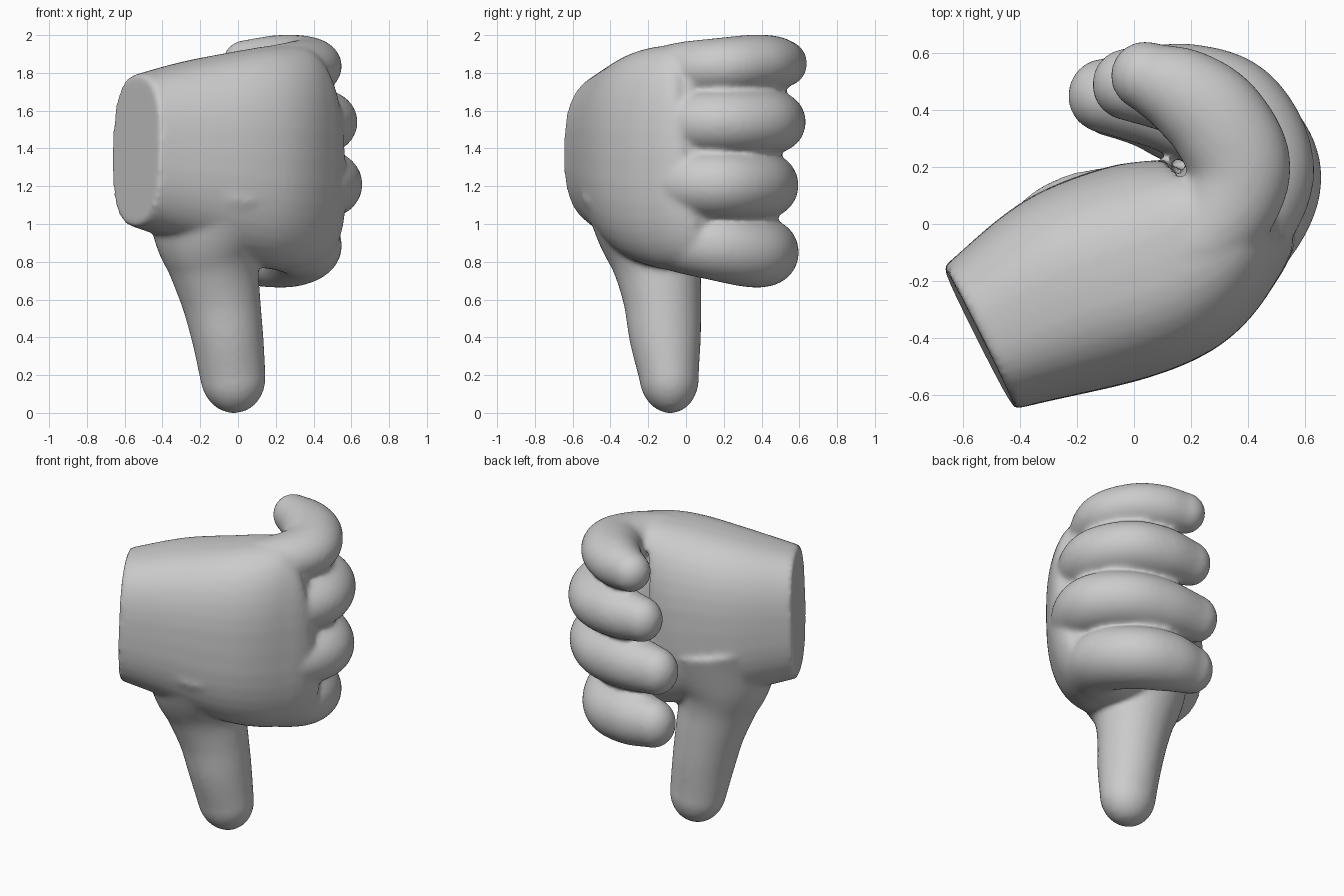
import bpy, bmesh, math
from mathutils import Vector

cube = bpy.data.objects.get("Cube")
if cube:
    bpy.data.objects.remove(cube, do_unlink=True)

SIDES = 40
STEPS = 8


def catmull(points):
    """Smooth a list of station tuples with a Catmull-Rom curve."""
    pts = [Vector(p) for p in points]
    pts = [pts[0] * 2 - pts[1]] + pts + [pts[-1] * 2 - pts[-2]]
    out = []
    for a, b, c, d in zip(pts, pts[1:], pts[2:], pts[3:]):
        for i in range(STEPS):
            t = i / STEPS
            out.append(b + (c - a) * (t / 2)
                       + (a * 2 - b * 5 + c * 4 - d) * (t * t / 2)
                       + (b * 3 - a - c * 3 + d) * (t ** 3 / 2))
    out.append(pts[-2])
    return out


def limb(bm, stations, up, power=2.0, dome=1.0):
    """Loft (x, y, z, side radius, up radius) stations; flat start, domed end."""
    rows = catmull(stations)
    up = Vector(up)
    rings = []

    def ring(centre, tangent, side_r, up_r):
        side = tangent.cross(up).normalized()
        top = side.cross(tangent).normalized()
        verts = []
        for i in range(SIDES):
            a = 2 * math.pi * i / SIDES
            c, s = math.cos(a), math.sin(a)
            c = math.copysign(abs(c) ** (2 / power), c)
            s = math.copysign(abs(s) ** (2 / power), s)
            verts.append(bm.verts.new(centre + side * c * side_r + top * s * up_r))
        rings.append(verts)

    for i, row in enumerate(rows):
        before, after = rows[max(i - 1, 0)], rows[min(i + 1, len(rows) - 1)]
        tangent = Vector((after - before)[:3]).normalized()
        ring(Vector(row[:3]), tangent, row[3], row[4])
    end, reach = rows[-1], min(rows[-1][3:]) * dome
    for k in range(1, STEPS):
        a = k / STEPS * math.pi / 2
        ring(Vector(end[:3]) + tangent * reach * math.sin(a), tangent,
             end[3] * math.cos(a), end[4] * math.cos(a))
    for r0, r1 in zip(rings, rings[1:]):
        for i in range(SIDES):
            j = (i + 1) % SIDES
            bm.faces.new((r0[i], r0[j], r1[j], r1[i]))
    bm.faces.new(rings[0][::-1])
    bm.faces.new(rings[-1])


bm = bmesh.new()

# Palm, from the cut wrist to the knuckles
limb(bm, [(-.543, -.4, 1.39, .28, .40),
          (-.21, -.235, 1.38, .365, .5),
          (.11, -.12, 1.36, .365, .58),
          (.31, .01, 1.35, .285, .595),
          (.365, .1, 1.36, .2, .53)], (0, 0, 1), power=2.6, dome=.4)

# Thumb, pointing down
limb(bm, [(-.1, -.18, 1.17, .42, .38),
          (-.14, -.17, .94, .315, .3),
          (-.127, -.15, .78, .243, .237),
          (-.09, -.125, .6, .21, .207),
          (-.055, -.11, .4, .19, .19),
          (-.027, -.09, .195, .174, .159)], (0, 1, 0), dome=1.25)

# Curled fingers: (knuckle height, tip height, side radius, up radius, path)
fingers = [
    (.97, .85, .2, .185, [(.02, -.14), (.24, -.06), (.35, .14), (.27, .34), (.1, .42), (-.07, .44)]),
    (1.22, 1.205, .195, .18, [(.08, -.22), (.36, -.07), (.465, .16), (.35, .34), (.14, .42), (-.1, .45)]),
    (1.54, 1.54, .188, .17, [(.08, -.2), (.33, -.06), (.445, .17), (.36, .38), (.19, .465), (-.02, .49)]),
    (1.8, 1.85, .18, .152, [(.06, -.14), (.27, -.03), (.37, .18), (.3, .35), (.18, .455), (.04, .52)]),
]
side_taper = (.75, .88, 1, 1, .9, .68)
up_taper = (.8, .95, 1, 1, .97, .82)
for z0, z1, side_r, up_r, path in fingers:
    rows = [(x, y, z0 + (z1 - z0) * min(i / 3, 1), side_r * s, up_r * u)
            for i, ((x, y), s, u) in enumerate(zip(path, side_taper, up_taper))]
    limb(bm, rows, (0, 0, 1))

bmesh.ops.recalc_face_normals(bm, faces=bm.faces)
mesh = bpy.data.meshes.new("hand")
bm.to_mesh(mesh)
bm.free()
hand = bpy.data.objects.new("hand", mesh)
bpy.context.collection.objects.link(hand)
bpy.context.view_layer.objects.active = hand
hand.select_set(True)

# Fuse the parts into one skin and soften the joints
remesh = hand.modifiers.new("fuse", 'REMESH')
remesh.mode = 'VOXEL'
remesh.voxel_size = .015
soften = hand.modifiers.new("soften", 'SMOOTH')
soften.factor = .5
soften.iterations = 14
for name in ("fuse", "soften"):
    bpy.ops.object.modifier_apply(modifier=name)

# One plain grey
grey = bpy.data.materials.new("light grey")
grey.use_nodes = True
colour = (.6, .6, .6, 1)
grey.diffuse_color = colour
grey.node_tree.nodes["Principled BSDF"].inputs["Base Color"].default_value = colour
hand.data.materials.clear()
hand.data.materials.append(grey)
bpy.ops.object.shade_smooth_by_angle(angle=math.radians(50))
